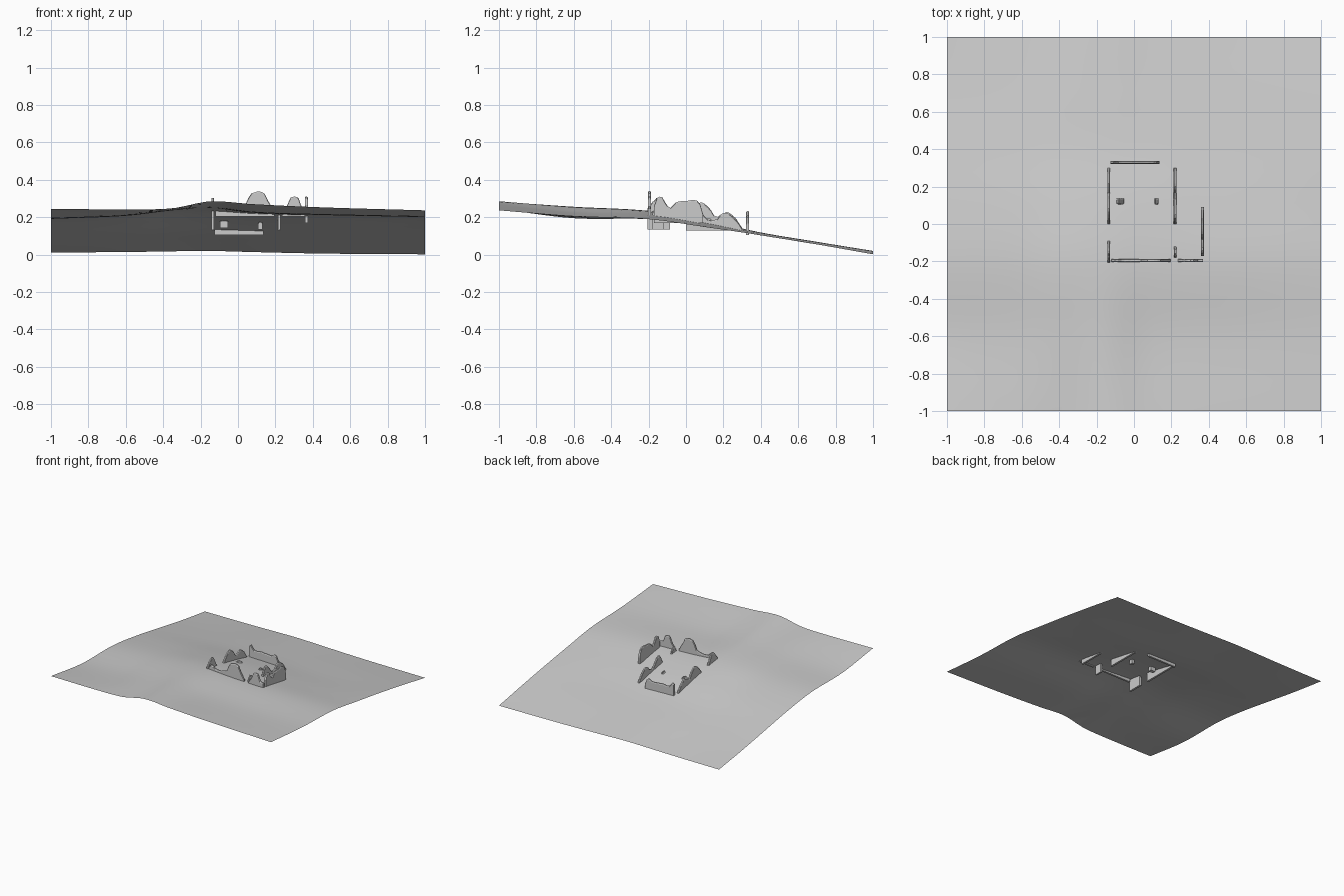
import bpy, bmesh, random

if "Cube" in bpy.data.objects:
    bpy.data.objects.remove(bpy.data.objects["Cube"])

random.seed(4)

# Terrain control heights: rows are y, columns are x
XS = [-1, -0.6, -0.35, -0.15, 0.08, 0.45, 1]
YS = [-1, -0.6, -0.2, 0.1, 0.4, 0.7, 1]
HEIGHTS = [
    [.245, .242, .248, .285, .270, .253, .237],
    [.195, .210, .238, .256, .228, .215, .205],
    [.190, .205, .230, .234, .220, .208, .190],
    [.155, .168, .182, .184, .176, .160, .148],
    [.105, .112, .118, .118, .112, .104, .104],
    [.055, .062, .068, .068, .062, .057, .055],
    [.012, .014, .018, .020, .014, .006, .002],
]


def curve(xs, vs, x):
    """Smooth interpolation through unevenly spaced values."""
    i = max(k for k in range(len(xs) - 1) if xs[k] <= x or k == 0)

    def slope(k):
        a, b = max(k - 1, 0), min(k + 1, len(xs) - 1)
        return (vs[b] - vs[a]) / (xs[b] - xs[a])
    h = xs[i + 1] - xs[i]
    t = (x - xs[i]) / h
    return ((2*t**3 - 3*t**2 + 1) * vs[i] + (t**3 - 2*t**2 + t) * h * slope(i)
            + (3*t**2 - 2*t**3) * vs[i + 1] + (t**3 - t**2) * h * slope(i + 1))


def ground(x, y):
    return curve(YS, [curve(XS, row, x) for row in HEIGHTS], y)


def finish(name, bm):
    mesh = bpy.data.meshes.new(name)
    bm.to_mesh(mesh)
    bm.free()
    obj = bpy.data.objects.new(name, mesh)
    bpy.context.collection.objects.link(obj)
    return obj


# Hillside sheet
bm = bmesh.new()
bmesh.ops.create_grid(bm, x_segments=36, y_segments=36, size=1)
for v in bm.verts:
    v.co.z = max(0, ground(v.co.x, v.co.y))
bmesh.ops.triangulate(bm, faces=bm.faces[:])
hill = finish("hillside", bm)
for p in hill.data.polygons:
    p.use_smooth = True


def wall(name, axis, at, base, top, thick=0.016):
    """Broken wall: top outline (position, z) over a flat base, extruded to thickness."""
    pos, zs = [p[0] for p in top], [p[1] for p in top]
    n = 18
    bm = bmesh.new()
    pts = []
    for i in range(n + 1):
        s = pos[0] + (pos[-1] - pos[0]) * i / n
        z = max(base + .005, curve(pos, zs, s) + random.uniform(-.003, .003))
        pts.append((s, z))
    sides = []
    for d in (-1, 1):
        rows = []
        for s, z in pts:
            col = []
            for h, w in ((base, 1), (z - .006, 1), (z, .6)):
                o = at + d * w * thick / 2
                col.append(bm.verts.new((s, o, h) if axis == 'x' else (o, s, h)))
            rows.append(col)
        sides.append(rows)
    a, b = sides
    for i in range(n):
        for k in range(2):
            for r in (a, b):
                bm.faces.new((r[i][k], r[i+1][k], r[i+1][k+1], r[i][k+1]))
        for k in (0, 2):
            bm.faces.new((a[i][k], a[i+1][k], b[i+1][k], b[i][k]))
    for i in (0, n):
        for k in range(2):
            bm.faces.new((a[i][k], b[i][k], b[i][k+1], a[i][k+1]))
    bmesh.ops.recalc_face_normals(bm, faces=bm.faces[:])
    return finish(name, bm)


# Ruined walls of the main room
wall("north_wall", 'x', .33, .105,
     [(-.125, .225), (-.11, .235), (-.085, .20), (0, .198), (.08, .195), (.115, .205), (.135, .165)])
wall("south_wall", 'x', -.195, .205,
     [(-.12, .255), (-.10, .275), (-.06, .245), (0, .248), (.04, .265), (.065, .325),
      (.14, .328), (.165, .28), (.195, .23)])
wall("west_wall_long", 'y', -.135, .13,
     [(0, .20), (.04, .255), (.085, .28), (.12, .255), (.16, .205), (.22, .228), (.26, .20), (.3, .145)])
wall("west_wall_short", 'y', -.135, .135,
     [(-.205, .25), (-.17, .29), (-.14, .305), (-.11, .26), (-.085, .21)])
wall("east_wall_long", 'y', .22, .13,
     [(0, .19), (.03, .25), (.07, .245), (.11, .19), (.16, .185), (.2, .225), (.25, .205), (.3, .14)])
wall("east_wall_short", 'y', .22, .135,
     [(-.18, .225), (-.16, .255), (-.14, .25), (-.12, .205)], .013)

# Side annex walls
wall("annex_south_wall", 'x', -.195, .205,
     [(.235, .225), (.265, .265), (.28, .305), (.32, .305), (.34, .26), (.37, .25)])
wall("annex_east_wall", 'y', .365, .17,
     [(-.17, .26), (-.155, .305), (-.13, .308), (-.09, .25), (-.05, .28), (.07, .282), (.09, .22)])

# Stubs of a buried partition
for name, x, r in (("partition_stub_west", -.075, .022), ("partition_stub_east", .12, .012)):
    g = ground(x, .12)
    wall(name, 'x', .12, g - .035, [(x - r, g), (x, g + .012), (x + r, g + .002)], .03)
